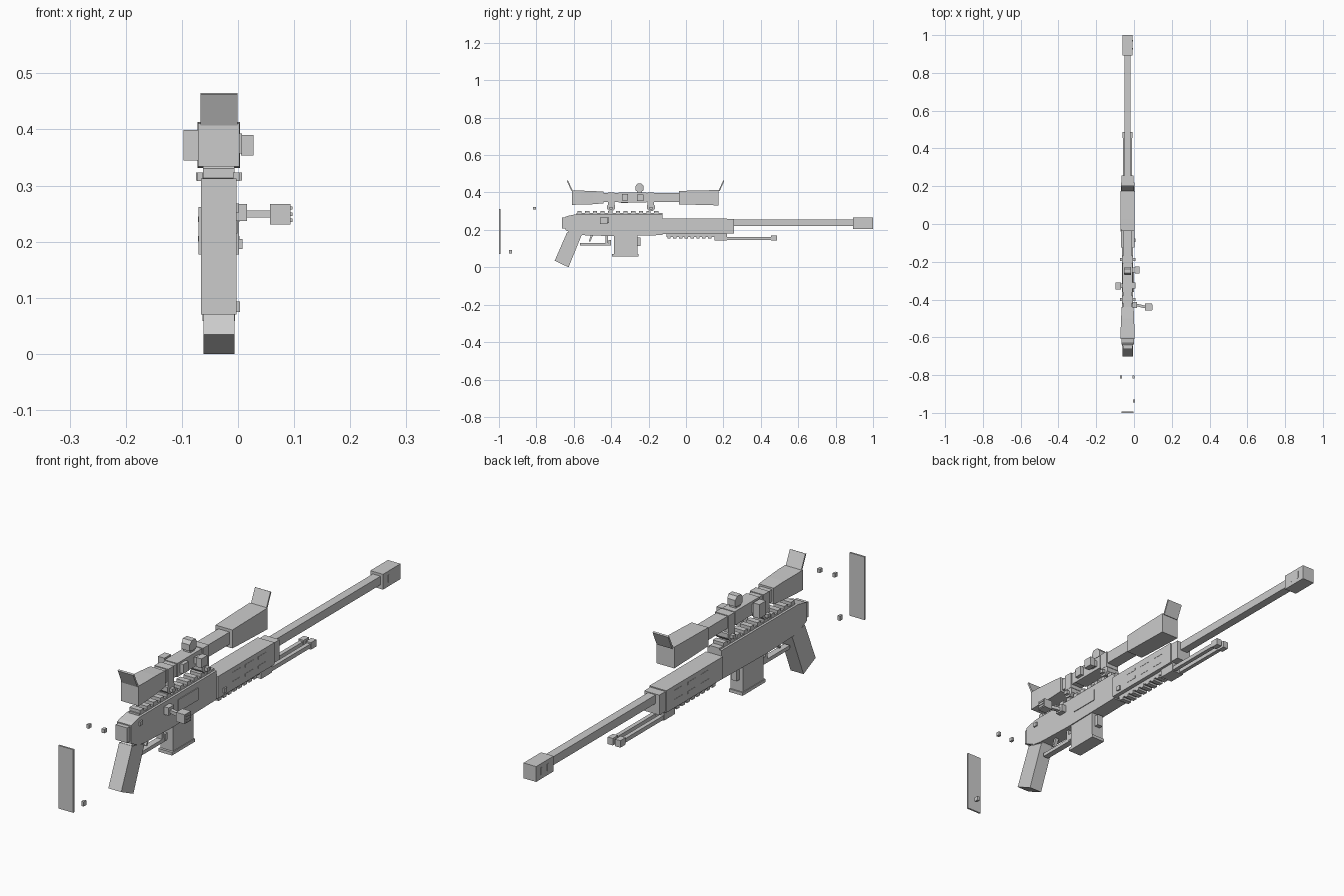
import bpy, bmesh, math
from mathutils import Matrix, Vector

grey = bpy.data.materials.new("gunmetal_grey")
grey.diffuse_color = (0.6, 0.6, 0.6, 1)
CX = -0.034  # centre plane of the rifle


def finish(name, bm):
    bmesh.ops.recalc_face_normals(bm, faces=bm.faces)
    me = bpy.data.meshes.new(name)
    bm.to_mesh(me)
    bm.free()
    me.materials.append(grey)
    ob = bpy.data.objects.new(name, me)
    bpy.context.collection.objects.link(ob)
    return ob


def boxes(name, *specs):
    """Each spec: x0, x1, y0, y1, z0, z1."""
    bm = bmesh.new()
    for x0, x1, y0, y1, z0, z1 in specs:
        m = Matrix.Translation(((x0 + x1) / 2, (y0 + y1) / 2, (z0 + z1) / 2)) @ \
            Matrix.Diagonal((x1 - x0, y1 - y0, z1 - z0, 1))
        bmesh.ops.create_cube(bm, size=1, matrix=m)
    return finish(name, bm)


def mid(hw, y0, y1, z0, z1):
    return (CX - hw, CX + hw, y0, y1, z0, z1)


def prism(name, pts, hw):
    """Side profile (y, z) extruded across the rifle."""
    bm = bmesh.new()
    f = bm.faces.new([bm.verts.new((CX - hw, y, z)) for y, z in pts])
    r = bmesh.ops.extrude_face_region(bm, geom=[f])
    bmesh.ops.translate(bm, vec=(2 * hw, 0, 0),
                        verts=[v for v in r["geom"] if isinstance(v, bmesh.types.BMVert)])
    return finish(name, bm)


def loft(name, rings):
    """Rectangular sections along y: (y, half width, z0, z1)."""
    bm = bmesh.new()
    loops = [[bm.verts.new((CX + sx * hw, y, z)) for sx, z in
              ((-1, z0), (1, z0), (1, z1), (-1, z1))] for y, hw, z0, z1 in rings]
    for a, b in zip(loops, loops[1:]):
        for i in range(4):
            j = (i + 1) % 4
            bm.faces.new((a[i], a[j], b[j], b[i]))
    bm.faces.new(loops[0])
    bm.faces.new(loops[-1])
    return finish(name, bm)


# Receiver with rear cap
prism("receiver", [(-0.645, 0.2), (-0.645, 0.27), (-0.63, 0.275), (-0.59, 0.283), (-0.125, 0.283),
                   (-0.125, 0.172), (-0.4, 0.167), (-0.56, 0.172), (-0.6, 0.178)], 0.03)
boxes("receiver_rear_cap", mid(0.025, -0.662, -0.64, 0.208, 0.266))
boxes("receiver_screws", (-0.006, 0.002, -0.598, -0.582, 0.252, 0.268),
      (-0.001, 0.008, -0.094, -0.078, 0.187, 0.205))
boxes("ejection_port", (-0.006, -0.001, -0.36, -0.24, 0.215, 0.262))

# Top rail with teeth
boxes("top_rail", mid(0.021, -0.585, -0.125, 0.28, 0.29),
      *[mid(0.023, -0.58 + i * 0.041, -0.558 + i * 0.041, 0.288, 0.302) for i in range(11)])

# Handguard, lower rail and side slots
boxes("handguard", mid(0.036, -0.125, 0.22, 0.177, 0.262))
boxes("lower_rail", mid(0.02, -0.105, 0.157, 0.162, 0.178),
      *[mid(0.021, -0.1 + i * 0.031, -0.082 + i * 0.031, 0.154, 0.166) for i in range(8)])
boxes("handguard_slots", *[(CX + s * 0.036 - 0.001, CX + s * 0.036 + 0.001, y, y + 0.05, z, z + 0.01)
      for s in (-1, 1) for y in (-0.04, 0.04, 0.12) for z in (0.2, 0.235)])
boxes("barrel_sleeve", mid(0.032, 0.22, 0.257, 0.181, 0.258))

# Barrel and muzzle brake
boxes("barrel", mid(0.0165, 0.25, 0.9, 0.222, 0.255))
boxes("muzzle_brake", mid(0.027, 0.893, 1.0, 0.206, 0.265))
boxes("muzzle_slots", *[mid(0.028, y, y + 0.008, 0.222, 0.25) for y in (0.925, 0.965)])

# Folded bipod
boxes("bipod_mount", mid(0.026, 0.152, 0.22, 0.144, 0.179))
boxes("bipod_legs", *[(CX + s * 0.016 - 0.008, CX + s * 0.016 + 0.008, 0.215, 0.46, 0.147, 0.163)
                      for s in (-1, 1)])
boxes("bipod_feet", *[(CX + s * 0.016 - 0.011, CX + s * 0.016 + 0.011, 0.455, 0.487, 0.142, 0.169)
                      for s in (-1, 1)])

# Magazine, catch, trigger and guard
boxes("magazine", mid(0.026, -0.385, -0.26, 0.065, 0.175))
boxes("magazine_base", mid(0.029, -0.395, -0.255, 0.059, 0.071))
boxes("magazine_catch", mid(0.012, -0.262, -0.243, 0.115, 0.16))
boxes("trigger_guard", mid(0.012, -0.567, -0.4, 0.116, 0.13),
      mid(0.012, -0.43, -0.418, 0.12, 0.175), mid(0.014, -0.415, -0.4, 0.12, 0.145))
prism("trigger", [(-0.495, 0.175), (-0.512, 0.138), (-0.52, 0.138), (-0.508, 0.175)], 0.007)

# Pistol grip with front grooves
prism("grip", [(-0.636, 0.187), (-0.56, 0.167), (-0.628, 0.0), (-0.702, 0.035)], 0.0275)
prism("grip_top", [(-0.636, 0.185), (-0.6, 0.21), (-0.54, 0.2), (-0.56, 0.167)], 0.024)

# Bolt handle
boxes("bolt_base", (-0.006, 0.016, -0.445, -0.412, 0.237, 0.267))
bm = bmesh.new()
a, b = Vector((0.01, -0.428, 0.2495)), Vector((0.062, -0.44, 0.2495))
rot = Matrix.Rotation(math.atan2(b.y - a.y, b.x - a.x), 4, 'Z')
bmesh.ops.create_cube(bm, size=1, matrix=Matrix.Translation((a + b) / 2) @ rot @
                      Matrix.Diagonal(((b - a).length, 0.014, 0.013, 1)))
finish("bolt_handle", bm)
boxes("bolt_knob", (0.057, 0.094, -0.459, -0.421, 0.231, 0.267),
      *[(0.093, 0.097, -0.455, -0.425, z, z + 0.006) for z in (0.235, 0.246, 0.257)])

# Scope body
loft("scope_eyepiece", [(-0.61, 0.037, 0.334, 0.411), (-0.565, 0.037, 0.335, 0.41),
                        (-0.5, 0.034, 0.337, 0.408), (-0.44, 0.032, 0.342, 0.404)])
boxes("scope_tube", mid(0.024, -0.45, -0.02, 0.35, 0.397))
loft("scope_turret_housing", [(-0.36, 0.027, 0.347, 0.4), (-0.21, 0.027, 0.347, 0.4)])
loft("scope_front_bell", [(-0.037, 0.036, 0.337, 0.408), (0.03, 0.037, 0.335, 0.41),
                          (0.174, 0.038, 0.331, 0.413)])

# Scope adjustment knobs
boxes("scope_top_knob", mid(0.014, -0.262, -0.235, 0.395, 0.42))
loft("scope_top_knob_cap", [(-0.27, 0.017, 0.41, 0.434), (-0.26, 0.019, 0.408, 0.447),
                            (-0.237, 0.019, 0.408, 0.447), (-0.227, 0.017, 0.41, 0.434)])
boxes("scope_right_knob", (-0.012, 0.015, -0.257, -0.23, 0.36, 0.385),
      (0.005, 0.028, -0.263, -0.226, 0.354, 0.39), (-0.012, 0.007, -0.342, -0.31, 0.357, 0.393))
boxes("scope_left_knob", (-0.072, -0.05, -0.34, -0.315, 0.355, 0.39),
      (-0.097, -0.07, -0.348, -0.309, 0.345, 0.399))

# Scope mounts: eight-sided clamps on the rail
for label, y in (("rear", -0.4), ("front", -0.188)):
    ring = [(y + 0.023 * math.cos(math.radians(22.5 + 45 * i)),
             0.322 + 0.023 * math.sin(math.radians(22.5 + 45 * i))) for i in range(8)]
    prism(label + "_scope_mount", ring, 0.028)
    boxes(label + "_scope_ring", mid(0.029, y - 0.018, y + 0.018, 0.335, 0.4))
    boxes(label + "_mount_screws", mid(0.041, y - 0.008, y + 0.008, 0.309, 0.323))

# Flip-up lens covers
for label, y, d in (("rear", -0.606, -1), ("front", 0.174, 1)):
    prism(label + "_lens_cover", [(y, 0.41), (y + d * 0.025, 0.465), (y + d * 0.031, 0.462),
                                  (y + d * 0.006, 0.407)], 0.033)

# Butt plate and loose stock studs
boxes("butt_plate", mid(0.0315, -1.0, -0.993, 0.07, 0.313))
boxes("stock_studs", (-0.073, -0.063, -0.818, -0.803, 0.308, 0.323),
      (-0.009, 0.003, -0.818, -0.803, 0.308, 0.323), (-0.006, 0.004, -0.946, -0.93, 0.075, 0.093))
